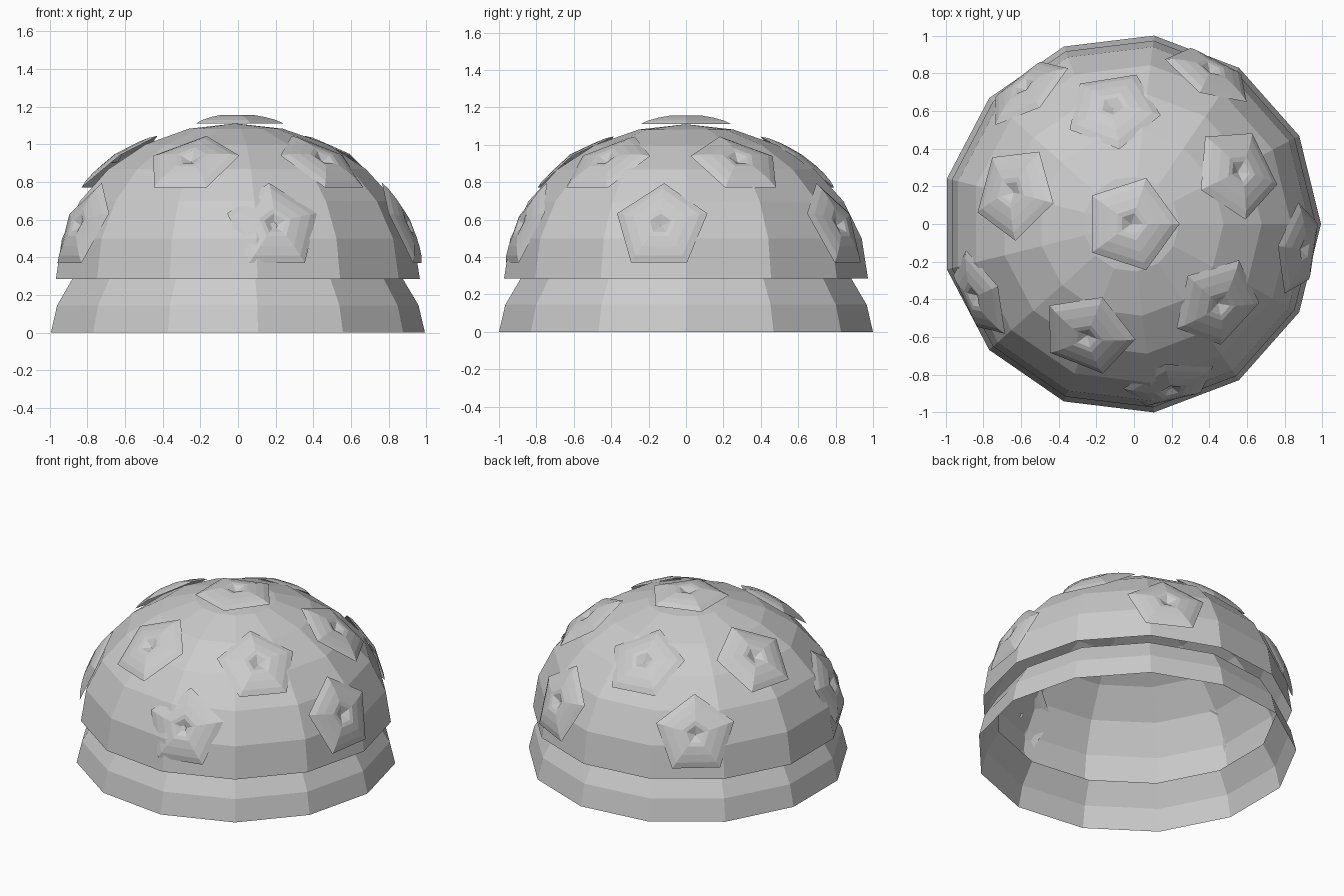
import bpy, bmesh
from math import sin, cos, pi, radians
from mathutils import Matrix

if "Cube" in bpy.data.objects:
    bpy.data.objects.remove(bpy.data.objects["Cube"])

CX = -0.015  # axis shift that centres the 13-sided outline


def lathe(name, profile, sides, matrix):
    """Open shell from rings of (radius, height); radius 0 makes the closing pole."""
    bm = bmesh.new()
    rows = [[bm.verts.new((r * cos(2 * pi * i / sides), r * sin(2 * pi * i / sides), z))
             for i in range(sides if r else 1)] for r, z in profile]
    for a, b in zip(rows, rows[1:]):
        for i in range(sides):
            j = (i + 1) % sides
            bm.faces.new((a[i], a[j], b[j], b[i]) if len(b) > 1 else (a[i], a[j], b[0]))
    mesh = bpy.data.meshes.new(name)
    bm.to_mesh(mesh)
    bm.free()
    ob = bpy.data.objects.new(name, mesh)
    ob.matrix_world = matrix
    bpy.context.collection.objects.link(ob)


# Flared skirt, open at both ends, with the open dome above it
lathe("lower_skirt", [(1.007, 0), (0.973, 0.145), (0.89, 0.285)], 13,
      Matrix.Translation((CX, 0, 0)))
DOME = [(0.98 * cos(radians(15 * k)), 0.825 * sin(radians(15 * k))) for k in range(6)]
lathe("upper_dome", DOME + [(0, 0.825)], 13, Matrix.Translation((CX, 0, 0.285)))

# Five-sided dimpled studs
STUD = [(0.257, 0), (0.215, 0.019), (0.155, 0.035), (0.09, 0.046), (0.06, 0.043), (0, 0.015)]
lathe("top_stud", STUD, 5, Matrix.Translation((CX, 0, 1.11)))


def stud_ring(name, places, z, elevation):
    """Studs lying on the dome at (azimuth, radius), each with one corner up."""
    for k, (az, radius) in enumerate(places):
        a = radians(az)
        m = (Matrix.Translation((CX + radius * cos(a), radius * sin(a), z))
             @ Matrix.Rotation(a, 4, 'Z')
             @ Matrix.Rotation(radians(90 - elevation), 4, 'Y')
             @ Matrix.Rotation(pi, 4, 'Z'))
        lathe(f"{name}_{k + 1}", STUD, 5, m)


stud_ring("middle_stud", [(26, 0.62), (99, 0.61), (165, 0.635), (248.5, 0.625), (317.5, 0.615)],
          0.893, 54)
stud_ring("lower_stud", [(62.5, 0.89), (128, 0.89), (205, 0.885), (283.5, 0.87), (351.5, 0.892)],
          0.56, 24)
